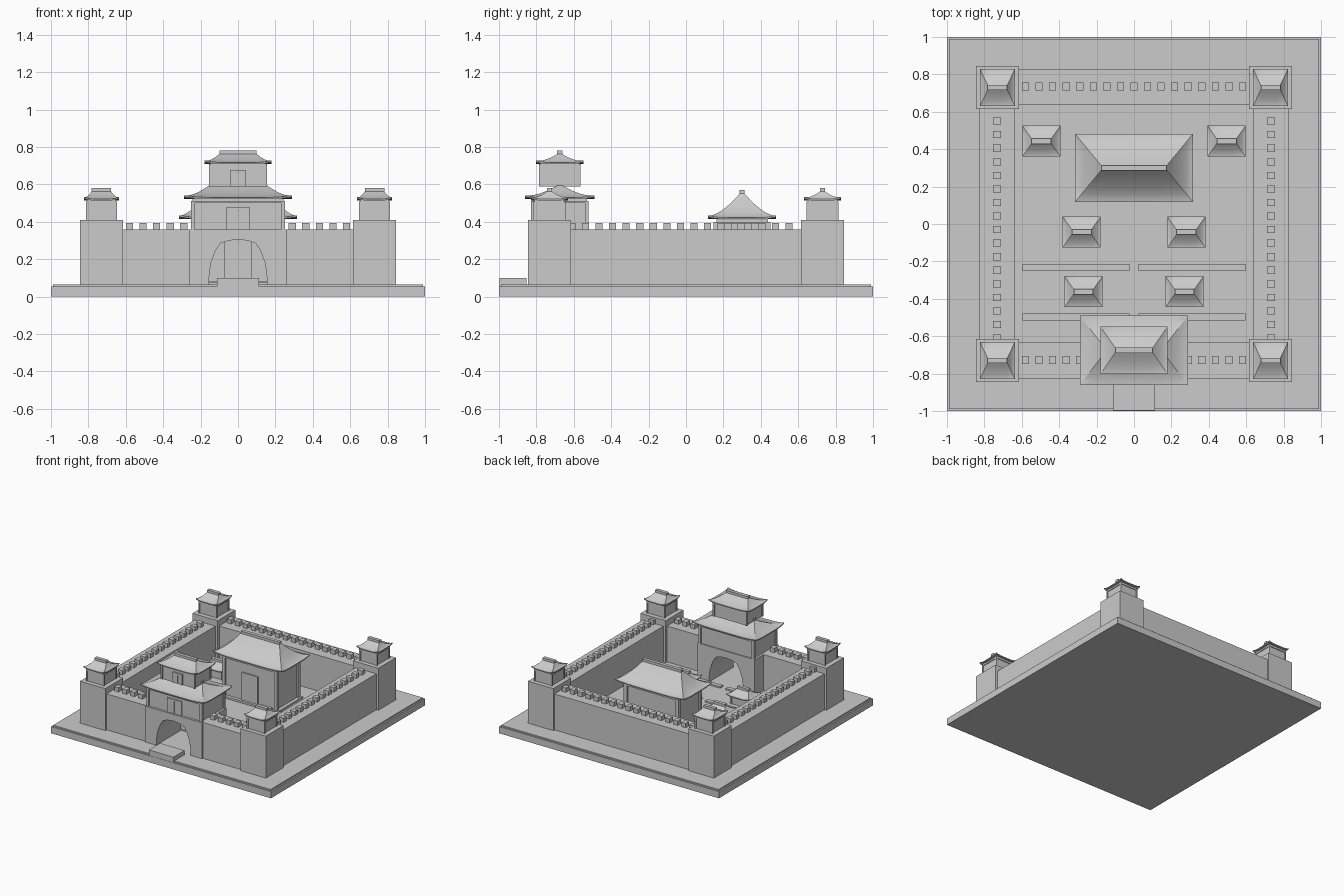
import bpy, bmesh
from mathutils import Matrix

cube = bpy.data.objects.get("Cube")
if cube:
    bpy.data.objects.remove(cube, do_unlink=True)

stone = bpy.data.materials.new("light_grey_stone")
GREY = (0.6, 0.6, 0.6, 1)
stone.use_nodes = True
stone.diffuse_color = GREY
stone.node_tree.nodes["Principled BSDF"].inputs["Base Color"].default_value = GREY


def finish(name, bm, smooth=False):
    bmesh.ops.recalc_face_normals(bm, faces=bm.faces)
    mesh = bpy.data.meshes.new(name)
    bm.to_mesh(mesh)
    bm.free()
    mesh.materials.append(stone)
    obj = bpy.data.objects.new(name, mesh)
    bpy.context.collection.objects.link(obj)
    if smooth:
        bpy.ops.object.select_all(action='DESELECT')
        obj.select_set(True)
        bpy.context.view_layer.objects.active = obj
        bpy.ops.object.shade_smooth_by_angle()
    return obj


def boxes(name, parts):
    """One object from boxes given as (cx, cy, half_x, half_y, z0, z1)."""
    bm = bmesh.new()
    for cx, cy, hx, hy, z0, z1 in parts:
        m = Matrix.Translation((cx, cy, (z0 + z1) / 2)) @ Matrix.Diagonal((2 * hx, 2 * hy, z1 - z0, 1))
        bmesh.ops.create_cube(bm, size=1, matrix=m)
    return finish(name, bm)


def roof(name, cx, cy, hx, hy, ridge, eave, top, lift=0.012, thick=0.008):
    """Concave hipped roof with upturned corners, plus a ridge beam."""
    bm = bmesh.new()
    rows, cols = 10, 10
    ridge_half = 0.012

    def ring(t, drop=0.0, inset=1.0):
        ax = (hx + (ridge - hx) * t) * inset
        ay = (hy + (ridge_half - hy) * t) * inset
        verts = []
        for sx, sy, dx, dy in ((-1, -1, 1, 0), (1, -1, 0, 1), (1, 1, -1, 0), (-1, 1, 0, -1)):
            for i in range(cols):
                u = 2 * i / cols
                flare = lift * abs(u - 1) ** 5 * (1 - t) ** 3
                z = eave + (top - eave) * t ** 1.5 + flare - drop
                verts.append(bm.verts.new((cx + ax * (sx + dx * u), cy + ay * (sy + dy * u), z)))
        return verts

    rings = [ring(0, thick, 0.85), ring(0, thick)] + [ring(r / rows) for r in range(rows + 1)]
    for a, b in zip(rings, rings[1:]):
        for i in range(len(a)):
            j = (i + 1) % len(a)
            bm.faces.new((a[i], a[j], b[j], b[i]))
    bm.faces.new(rings[0])
    bm.faces.new(rings[-1])
    finish(name, bm, smooth=True)
    boxes(name + "_ridge", [(cx, cy, ridge, ridge_half + 0.002, top - 0.01, top + 0.018)])


def hall(name, cx, cy, hx, hy, z0, z1, post=0.01):
    """Hall body with corner posts and a beam under the eaves."""
    parts = [(cx, cy, hx - post, hy - post, z0, z1 + 0.012),
             (cx, cy, hx, hy, z1 - 0.012, z1)]
    for sx in (-1, 1):
        for sy in (-1, 1):
            parts.append((cx + sx * (hx - post), cy + sy * (hy - post), post, post, z0, z1))
    boxes(name, parts)


def door(name, cx, y, half, z0, z1):
    """Framed double door on a front wall."""
    f = 0.008
    boxes(name, [(cx - half, y, f, f, z0, z1), (cx + half, y, f, f, z0, z1),
                 (cx, y, half + f, f, z1 - f, z1 + f),
                 (cx - half / 2, y, half / 2 - 0.002, 0.004, z0, z1),
                 (cx + half / 2, y, half / 2 - 0.002, 0.004, z0, z1)])


# Ground slab and entrance
GROUND, WALL = 0.065, 0.36
boxes("base_slab", [(0, 0, 1, 1, 0, 0.055), (0, 0, 0.988, 0.988, 0.055, GROUND)])
boxes("entrance_ramp", [(0, -0.925, 0.112, 0.073, 0.055, 0.1)])

# Perimeter walls
boxes("side_walls", [(s * 0.732, 0, 0.095, 0.7, GROUND, WALL) for s in (-1, 1)])
boxes("back_wall", [(0, 0.732, 0.7, 0.097, GROUND, WALL)])
boxes("front_wall", [(s * 0.45, -0.73, 0.2, 0.097, GROUND, WALL) for s in (-1, 1)])

# Battlements
M, PITCH = 0.019, 0.0725
steps = [PITCH * i for i in range(-8, 9)]
blocks = [(x, 0.735, M, 0.022, WALL, 0.395) for x in steps]
blocks += [(x, -0.727, M, 0.022, WALL, 0.395) for x in steps if abs(x) > 0.27]
blocks += [(s * 0.732, y - 0.03, 0.022, M, WALL, 0.395) for s in (-1, 1) for y in steps]
boxes("battlements", blocks)

# Corner towers and their pavilions
for sx, side in ((-1, "right"), (1, "left")):
    for sy, end in ((-1, "front"), (1, "back")):
        tag = end + "_" + side
        x, y = sx * 0.73, sy * 0.73
        boxes(tag + "_tower", [(x, y, 0.115, 0.115, GROUND, 0.41)])
        hall(tag + "_pavilion", x, y, 0.082, 0.085, 0.41, 0.508, 0.006)
        roof(tag + "_pavilion_roof", x, y, 0.094, 0.1, 0.052, 0.522, 0.563)

# Gate block with a tunnel arch
arch = [(0.157, GROUND), (0.152, 0.13), (0.143, 0.185), (0.12, 0.245), (0.095, 0.285), (0.05, 0.3)]
outline = [(0.26, WALL), (0.26, GROUND)] + arch
outline += [(0, 0.305)] + [(-x, z) for x, z in reversed(outline)]
bm = bmesh.new()
face = bm.faces.new([bm.verts.new((x, -0.838, z)) for x, z in outline])
grown = bmesh.ops.extrude_face_region(bm, geom=[face])
bmesh.ops.translate(bm, vec=(0, 0.318, 0),
                    verts=[v for v in grown["geom"] if isinstance(v, bmesh.types.BMVert)])
finish("gate_block", bm)

# Two-storey gatehouse
GATE_Y = -0.675
hall("gatehouse_lower", 0, GATE_Y, 0.252, 0.155, WALL, 0.512)
door("gatehouse_lower_door", 0, GATE_Y - 0.146, 0.057, WALL, 0.47)
roof("gatehouse_lower_roof", 0, GATE_Y, 0.29, 0.185, 0.155, 0.53, 0.595)
hall("gatehouse_upper", 0, GATE_Y, 0.155, 0.11, 0.59, 0.708, 0.008)
door("gatehouse_upper_door", 0, GATE_Y - 0.104, 0.035, 0.59, 0.67)
roof("gatehouse_upper_roof", 0, GATE_Y, 0.18, 0.128, 0.1, 0.717, 0.763)

# Main hall
hall("main_hall", 0, 0.3, 0.25, 0.152, GROUND, 0.4, 0.014)
boxes("main_hall_step", [(0, 0.3, 0.265, 0.165, GROUND, 0.08)])
door("main_hall_door", 0, 0.16, 0.065, GROUND, 0.3)
roof("main_hall_roof", 0, 0.3, 0.315, 0.182, 0.175, 0.422, 0.552)

# Courtyard houses and low kerbs
for row, (x, y) in (("back", (0.495, 0.443)), ("middle", (0.28, -0.043)), ("front", (0.27, -0.362))):
    for s, side in ((-1, "right"), (1, "left")):
        tag = row + "_" + side + "_house"
        hall(tag, s * x, y, 0.08, 0.062, GROUND, 0.13, 0.006)
        roof(tag + "_roof", s * x, y, 0.102, 0.083, 0.052, 0.14, 0.18)
boxes("courtyard_kerbs", [(s * 0.31, y, 0.285, 0.018, GROUND, 0.078)
                          for s in (-1, 1) for y in (-0.232, -0.497)])
